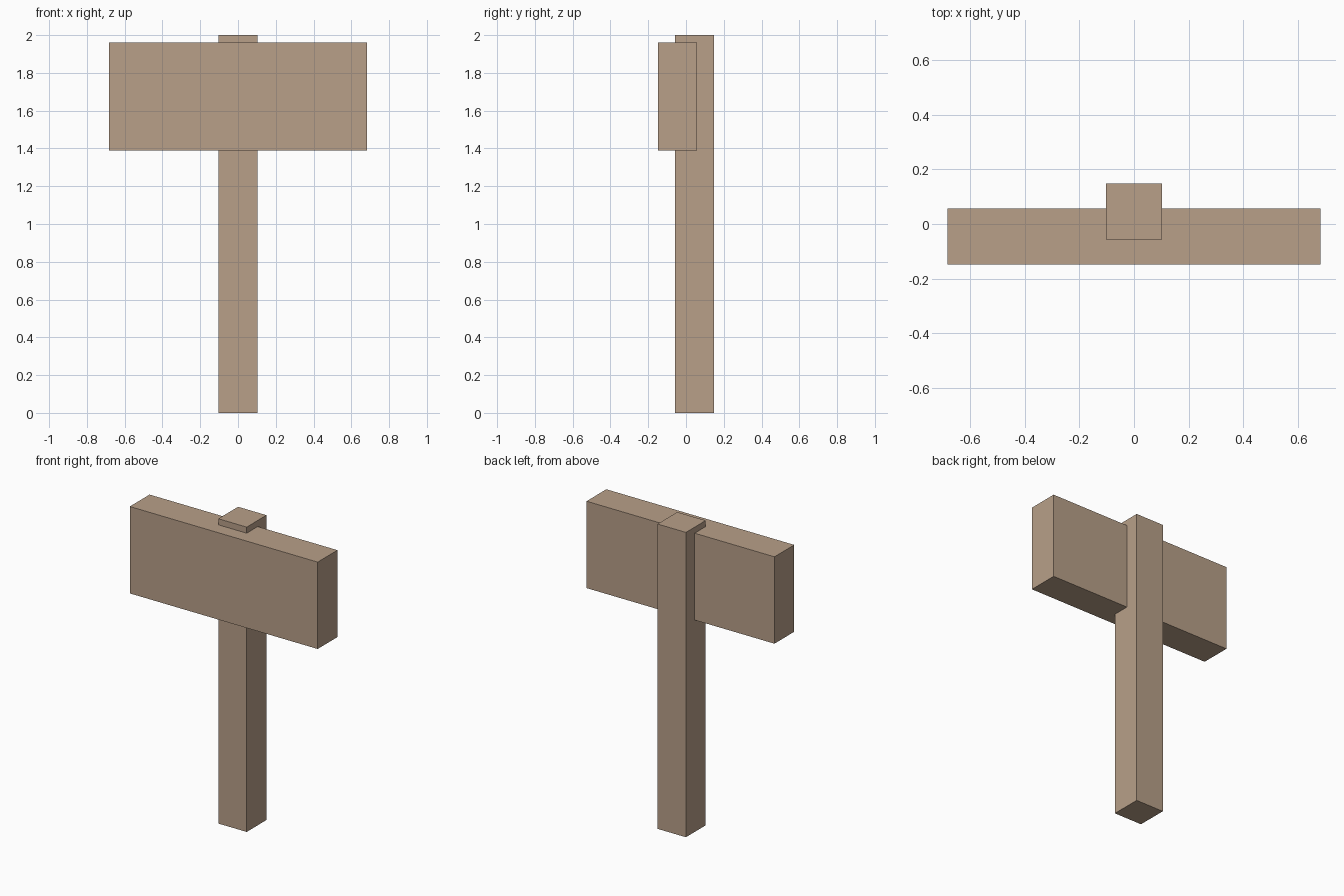
import bpy
import bmesh
from mathutils import Vector

if "Cube" in bpy.data.objects:
    bpy.data.objects.remove(bpy.data.objects["Cube"])

wood = bpy.data.materials.new("light brown wood")
wood.diffuse_color = (0.48, 0.35, 0.25, 1.0)
wood.use_nodes = True
wood.node_tree.nodes["Principled BSDF"].inputs["Base Color"].default_value = wood.diffuse_color


def box(name, low, high):
    """Flat-sided box between two opposite corners."""
    low, high = Vector(low), Vector(high)
    bm = bmesh.new()
    bmesh.ops.create_cube(bm, size=1.0)
    bmesh.ops.scale(bm, vec=high - low, verts=bm.verts)
    bmesh.ops.translate(bm, vec=(low + high) / 2, verts=bm.verts)
    mesh = bpy.data.meshes.new(name)
    bm.to_mesh(mesh)
    bm.free()
    mesh.materials.append(wood)
    obj = bpy.data.objects.new(name, mesh)
    bpy.context.collection.objects.link(obj)
    return obj


# Upright post, set towards the back
box("post", (-0.103, -0.057, 0.0), (0.103, 0.148, 2.0))

# Wide sign board, sunk into the front of the post
box("sign_board", (-0.682, -0.148, 1.39), (0.682, 0.057, 1.96))
